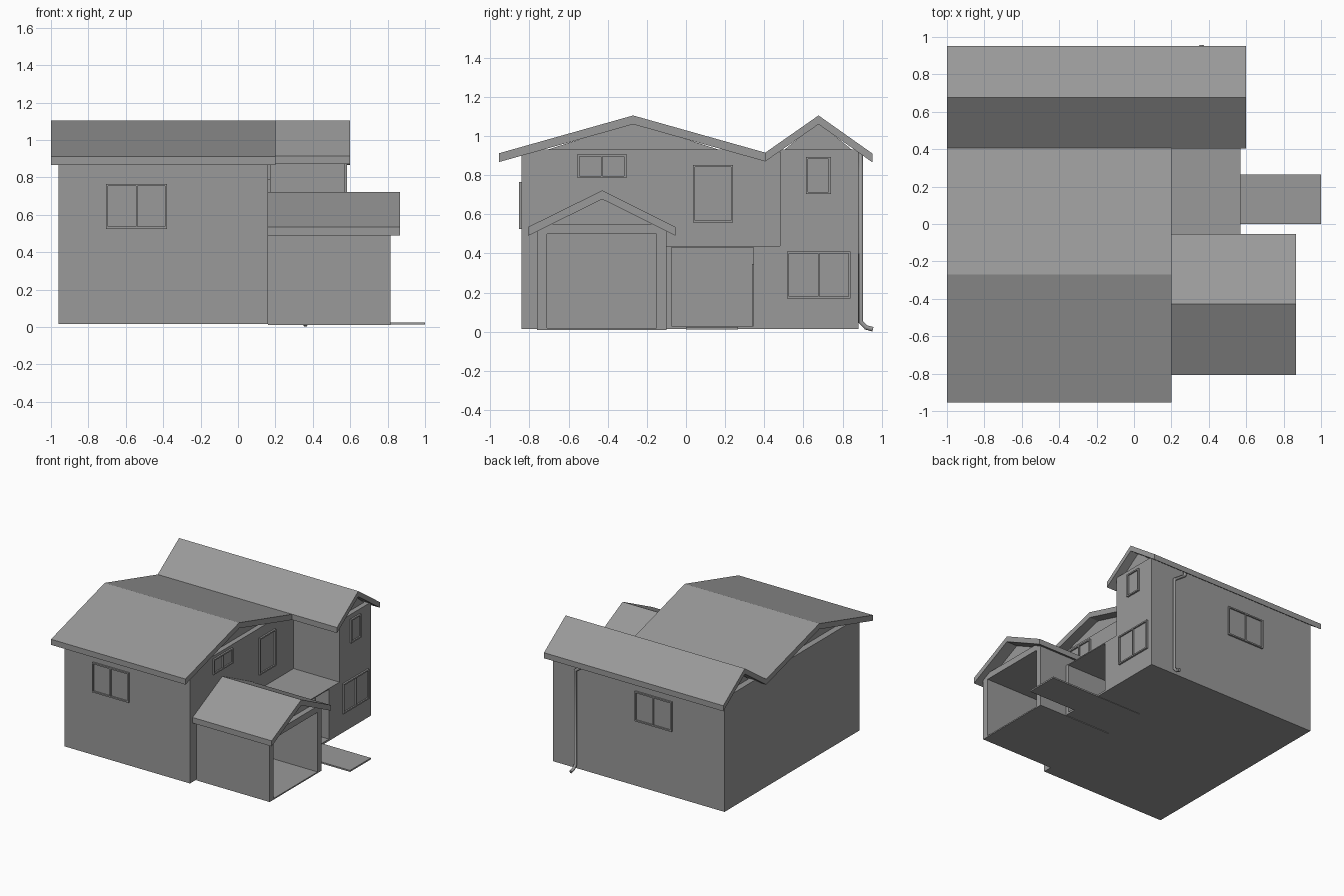
import bpy
import bmesh
from mathutils import Vector

cube = bpy.data.objects.get("Cube")
if cube:
    bpy.data.objects.remove(cube, do_unlink=True)

gray = bpy.data.materials.new("plain_gray")
gray.use_nodes = True
gray.diffuse_color = (0.32, 0.32, 0.32, 1)
gray.node_tree.nodes["Principled BSDF"].inputs["Base Color"].default_value = (0.32, 0.32, 0.32, 1)


def finish(name, bm):
    bmesh.ops.recalc_face_normals(bm, faces=bm.faces)
    mesh = bpy.data.meshes.new(name)
    bm.to_mesh(mesh)
    bm.free()
    mesh.materials.append(gray)
    obj = bpy.data.objects.new(name, mesh)
    bpy.context.collection.objects.link(obj)
    return obj


def extrude_x(name, profile, x0, x1):
    """Sweep a closed (y, z) profile along x."""
    bm = bmesh.new()
    face = bm.faces.new([bm.verts.new((x0, y, z)) for y, z in profile])
    out = bmesh.ops.extrude_face_region(bm, geom=[face])
    moved = [v for v in out["geom"] if isinstance(v, bmesh.types.BMVert)]
    bmesh.ops.translate(bm, verts=moved, vec=(x1 - x0, 0, 0))
    return finish(name, bm)


def add_box(bm, lo, hi):
    lo, hi = Vector(lo), Vector(hi)
    verts = bmesh.ops.create_cube(bm, size=1)["verts"]
    for v in verts:
        v.co = (lo + hi) / 2 + v.co * (hi - lo)


def box(name, lo, hi):
    bm = bmesh.new()
    add_box(bm, lo, hi)
    return finish(name, bm)


def gable_roof(name, x0, x1, left, ridge, right, drop=0.045):
    top = [left, ridge, right]
    under = [(y, z - drop) for y, z in reversed(top)]
    return extrude_x(name, top + under, x0, x1)


def window(name, axis, wall, side, u0, u1, z0, z1, panes=1):
    """Frame bars and glass on a wall that faces along the axis."""
    bm = bmesh.new()
    t, depth = 0.011, 0.014

    def bar(a0, a1, b0, b1, d):
        n0, n1 = sorted((wall - side * 0.005, wall + side * d))
        if axis == "x":
            add_box(bm, (n0, a0, b0), (n1, a1, b1))
        else:
            add_box(bm, (a0, n0, b0), (a1, n1, b1))

    bar(u0, u1, z0, z0 + t, depth)
    bar(u0, u1, z1 - t, z1, depth)
    bar(u0, u0 + t, z0 + t, z1 - t, depth)
    bar(u1 - t, u1, z0 + t, z1 - t, depth)
    if panes == 2:
        mid = (u0 + u1) / 2
        bar(mid - 0.004, mid + 0.004, z0 + t, z1 - t, depth)
    bar(u0 + t, u1 - t, z0 + t, z1 - t, 0.003)
    return finish(name, bm)


# Walls of the two wings
base, plate = 0.015, 0.93
extrude_x("main_walls", [(-0.84, base), (-0.84, 0.92), (-0.8, plate), (0.27, plate),
                         (0.4, 0.89), (0.48, 0.92), (0.48, base)], -0.96, 0.16)
extrude_x("rear_walls", [(0.48, base), (0.48, plate), (0.86, plate),
                         (0.88, 0.92), (0.88, base)], -0.96, 0.57)

# Set-back gable panels under the roofs
extrude_x("main_gable", [(-0.74, 0.92), (-0.27, 1.07), (0.2, 0.92)], -0.91, 0.12)
extrude_x("rear_gable", [(0.49, 0.92), (0.675, 1.07), (0.86, 0.92)], -0.91, 0.53)

# Roofs
gable_roof("main_roof", -1, 0.2, (-0.955, 0.912), (-0.27, 1.105), (0.405, 0.915))
gable_roof("rear_roof", -1, 0.6, (0.405, 0.915), (0.677, 1.105), (0.953, 0.91))
gable_roof("garage_roof", 0.16, 0.865, (-0.807, 0.535), (-0.428, 0.722), (-0.053, 0.535))

# Open garage
for label, y in (("front", -0.76), ("rear", -0.15)):
    box("garage_wall_" + label, (0.16, y, 0.01), (0.815, y + 0.05, 0.55))
box("garage_ceiling", (0.16, -0.71, 0.5), (0.815, -0.15, 0.55))
box("garage_floor", (0.16, -0.71, 0.01), (0.815, -0.15, 0.02))
extrude_x("garage_gable", [(-0.74, 0.54), (-0.43, 0.69), (-0.12, 0.54)], 0.16, 0.77)

# Recessed porch with a flat roof
box("porch_roof", (0.16, -0.1, 0.43), (0.57, 0.48, 0.438))
box("porch_side_wall", (0.16, 0.345, base), (0.57, 0.48, 0.43))
box("porch_jamb", (0.16, -0.1, base), (0.57, -0.075, 0.43))
box("porch_floor", (0.16, -0.075, base), (0.57, 0.345, 0.03))
box("porch_door", (0.25, 0.337, 0.03), (0.45, 0.345, 0.345))
box("entry_path", (0.17, 0.0, 0.012), (1.0, 0.265, 0.024))

# Windows
window("front_window", "y", -0.84, -1, -0.705, -0.38, 0.525, 0.765, 2)
window("back_window", "y", 0.88, 1, -0.495, -0.165, 0.54, 0.78, 2)
window("wide_upper_window", "x", 0.16, 1, -0.555, -0.305, 0.785, 0.907, 2)
window("tall_upper_window", "x", 0.16, 1, 0.035, 0.24, 0.557, 0.852)
window("rear_upper_window", "x", 0.57, 1, 0.612, 0.74, 0.704, 0.893)
window("rear_lower_window", "x", 0.57, 1, 0.515, 0.84, 0.17, 0.41, 2)

# Downpipe on the back wall
curve = bpy.data.curves.new("downpipe", "CURVE")
curve.dimensions = "3D"
curve.bevel_depth = 0.013
curve.bevel_resolution = 1
curve.use_fill_caps = True
path = [(0.26, 0.893, 0.92), (0.26, 0.893, 0.88), (0.36, 0.893, 0.81),
        (0.36, 0.893, 0.05), (0.36, 0.92, 0.022), (0.36, 0.955, 0.013)]
spline = curve.splines.new("POLY")
spline.points.add(len(path) - 1)
for point, co in zip(spline.points, path):
    point.co = (*co, 1)
curve.materials.append(gray)
bpy.context.collection.objects.link(bpy.data.objects.new("downpipe", curve))
